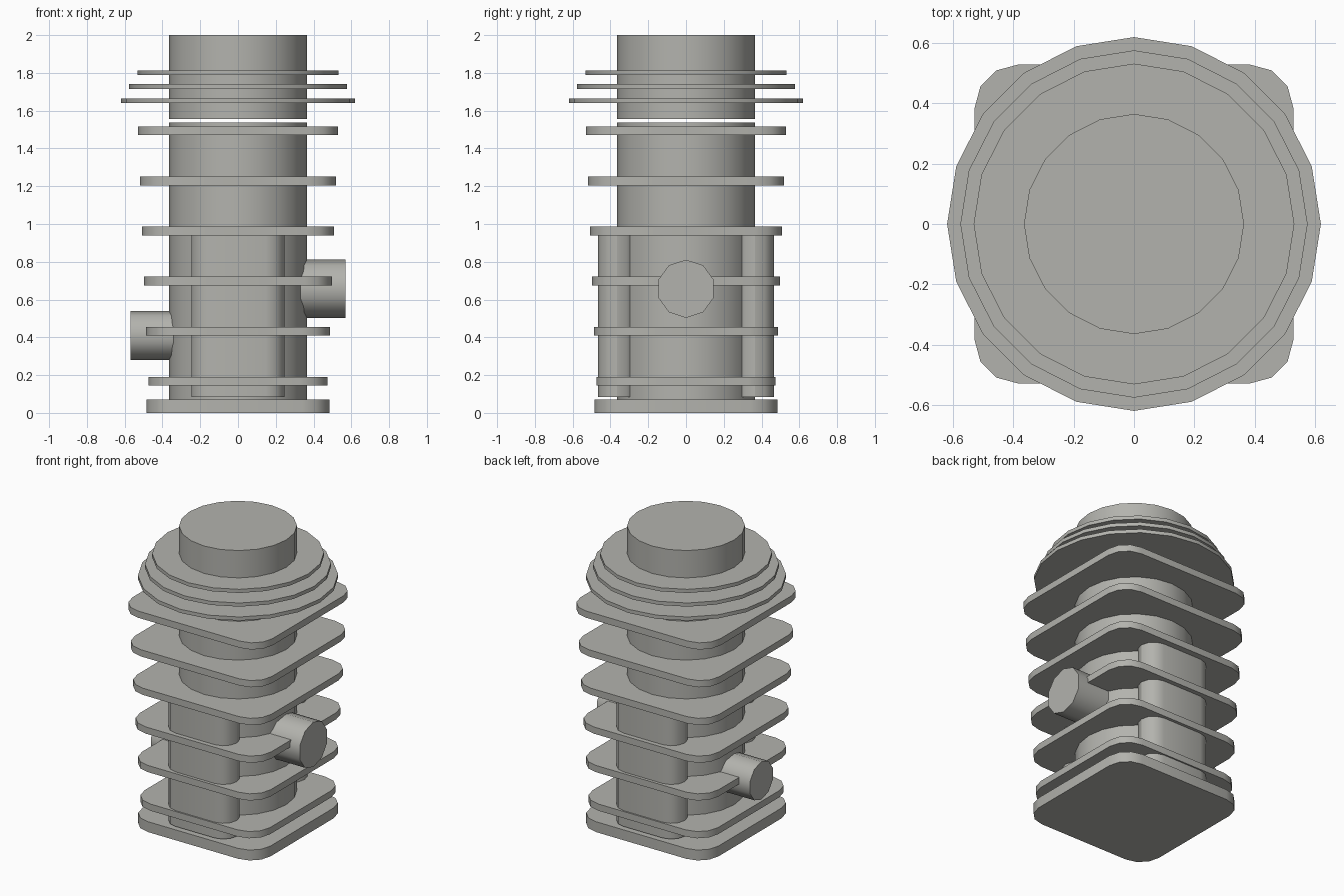
import bpy, bmesh, math
from mathutils import Matrix

if "Cube" in bpy.data.objects:
    bpy.data.objects.remove(bpy.data.objects["Cube"])

metal = bpy.data.materials.new("cast_grey_metal")
metal.diffuse_color = (0.45, 0.45, 0.42, 1)
metal.use_nodes = True
metal.node_tree.nodes["Principled BSDF"].inputs["Base Color"].default_value = metal.diffuse_color


def polygon(radius, sides):
    # regular outline with its first corner on +x
    return [(radius * math.cos(2 * math.pi * i / sides),
             radius * math.sin(2 * math.pi * i / sides)) for i in range(sides)]


def rounded_rect(hx, hy, r, cy=0.0, seg=3):
    pts = []
    for q, (sx, sy) in enumerate([(1, 1), (-1, 1), (-1, -1), (1, -1)]):
        for i in range(seg + 1):
            a = math.pi / 2 * (q + i / seg)
            pts.append((sx * (hx - r) + r * math.cos(a),
                        cy + sy * (hy - r) + r * math.sin(a)))
    return pts


def prism(name, outline, z0, z1, matrix=None):
    bm = bmesh.new()
    face = bm.faces.new([bm.verts.new((x, y, z0)) for x, y in outline])
    top = bmesh.ops.extrude_face_region(bm, geom=[face])["geom"]
    bmesh.ops.translate(bm, vec=(0, 0, z1 - z0),
                        verts=[v for v in top if isinstance(v, bmesh.types.BMVert)])
    if matrix:
        bm.transform(matrix)
    bmesh.ops.recalc_face_normals(bm, faces=bm.faces)
    for f in bm.faces:
        f.smooth = True
    mesh = bpy.data.meshes.new(name)
    bm.to_mesh(mesh)
    bm.free()
    mesh.set_sharp_from_angle(angle=math.radians(40))
    mesh.materials.append(metal)
    ob = bpy.data.objects.new(name, mesh)
    bpy.context.collection.objects.link(ob)
    return ob


# base flange and barrel, with a narrow gap below the head
prism("base_flange", rounded_rect(0.485, 0.485, 0.145), 0, 0.071)
prism("barrel", polygon(0.365, 20), 0.05, 1.537)
prism("head", polygon(0.365, 20), 1.555, 2.0)

# square cooling fins growing slightly towards the top
for i in range(6):
    h = 0.475 + 0.0108 * i
    z = 0.145 + 0.265 * i
    prism(f"square_fin_{i + 1}", rounded_rect(h, h, 0.145), z, z + 0.046)

# round head fins shrinking towards the top
for i, (r, z) in enumerate([(0.62, 1.64), (0.576, 1.715), (0.532, 1.788)]):
    prism(f"round_fin_{i + 1}", polygon(r, 20), z, z + 0.025)

# transfer passages on the front and back
for name, s in (("front_passage", -1), ("back_passage", 1)):
    prism(name, rounded_rect(0.247, 0.1, 0.1, cy=0.365 * s), 0.083, 0.96)

# side ports: exhaust on the right, intake on the left
for name, s, r, z in (("right_port", 1, 0.154, 0.657), ("left_port", -1, 0.13, 0.41)):
    turn = Matrix.Translation((0, 0, z)) @ Matrix.Rotation(s * math.pi / 2, 4, 'Y')
    prism(name, polygon(r, 10), 0.2, 0.57, turn)
